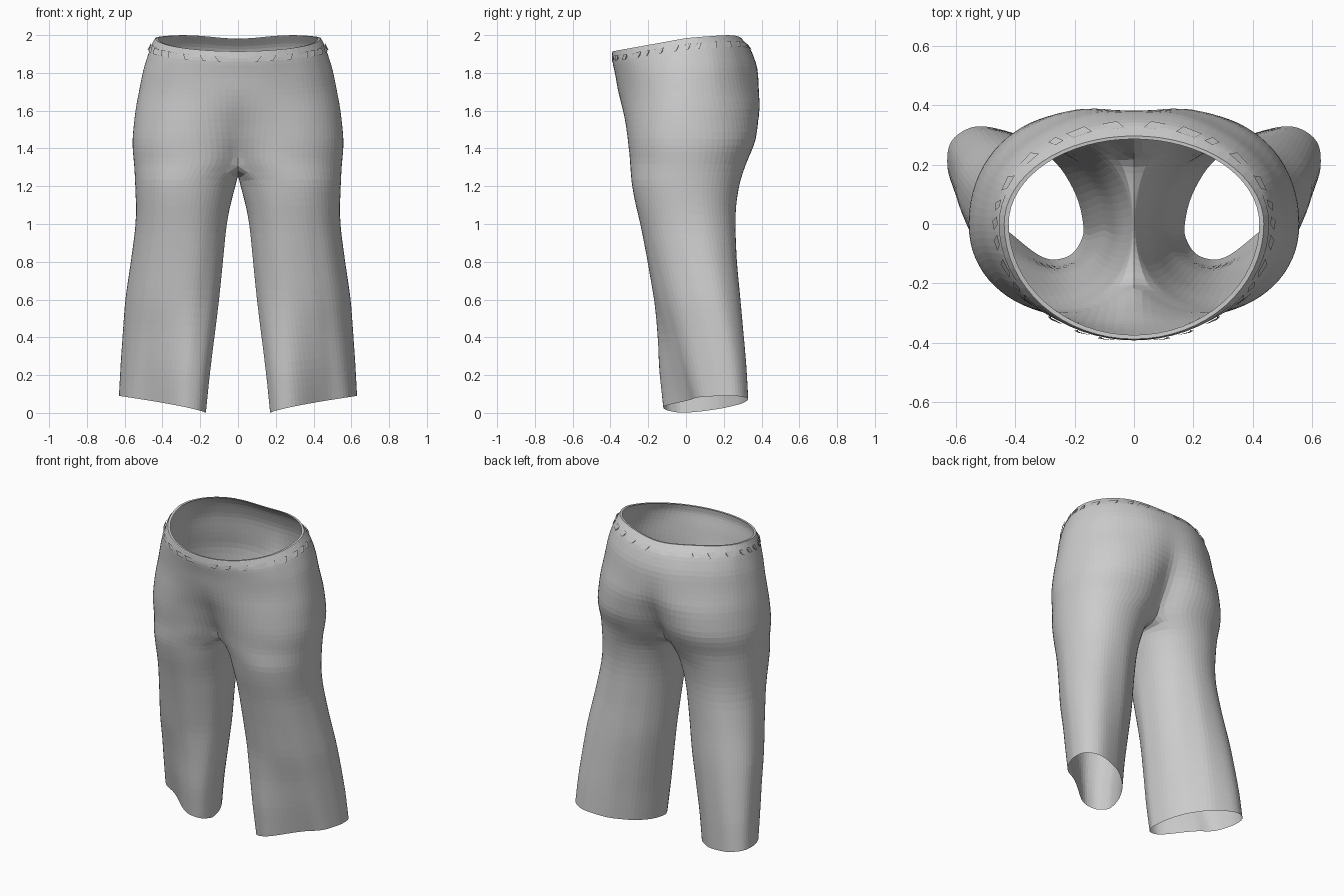
import bpy, bmesh, math, random

if "Cube" in bpy.data.objects:
    bpy.data.objects.remove(bpy.data.objects["Cube"])

random.seed(4)
M, K = 24, 9                       # outer and inner columns of one half
PLEAT = [random.uniform(-0.009, 0.009) for _ in range(M + 1)]

# Hip sections: z, half width, front y, back y, front crease, back crease
HIPS = [(1.95, .438, -.388, .297, 0, 0), (1.90, .470, -.394, .345, 0, .003),
        (1.80, .505, -.374, .388, 0, .01), (1.60, .545, -.347, .415, 0, .025),
        (1.45, .561, -.318, .384, .005, .03), (1.38, .559, -.304, .35, .02, .035),
        (1.32, .551, -.298, .32, .04, .04)]
# Leg sections: z, inner x, outer x, front y, back y, skew in degrees
LEGS = [(1.32, 0, .551, -.298, .32, 0), (1.22, .006, .546, -.291, .285, 0),
        (1.10, .04, .541, -.268, .266, 2),
        (1.00, .06, .541, -.243, .262, 4), (.80, .08, .567, -.204, .272, 9),
        (.60, .10, .597, -.169, .292, 14), (.40, .125, .609, -.156, .307, 20),
        (.20, .15, .621, -.15, .322, 25), (.0, .17, .63, -.13, .331, 28)]


def sample(keys, z):
    for a, b in zip(keys, keys[1:]):
        if a[0] >= z >= b[0]:
            f = (a[0] - z) / (a[0] - b[0])
            return [p + (q - p) * f for p, q in zip(a, b)]
    return list(keys[-1] if z < keys[-1][0] else keys[0])


def spow(v, p=0.95):
    return math.copysign(abs(v) ** p, v)


def hip_point(t, z, scale=1.0):
    """Point on the hips; t runs 0 at front centre to pi at back centre."""
    _, hx, yf, yb, df, db = sample(HIPS, z)
    x, c = hx * math.sin(t), math.cos(t)
    y = c * yf if c > 0 else -c * yb
    # blend the oval waist into two thigh lobes near the crotch
    f = min(1, max(0, (1.75 - z) / 0.43))
    f = f * f * (3 - 2 * f)
    a = math.radians(-130 + 260 * t / math.pi)
    edge = spow(math.cos(math.radians(130)))
    lx = hx * (spow(math.cos(a)) - edge) / (1 - edge)
    s = spow(math.sin(a))
    ly = s * yb if s > 0 else -s * yf
    x, y = x + (lx - x) * f, y + (ly - y) * f
    crease = math.exp(-(x / 0.1) ** 2)
    y += df * crease if c > 0 else -db * crease
    # sloping waist: low at the front, high at the back, dip at back centre
    tilt = 0.03 + 0.18 * y if y < 0 else 0.03 + 0.085 * y - 0.028 * math.exp(-(x / 0.2) ** 2) * (y > 0.1)
    w = max(0, (z - 1.5) / 0.45)
    return (max(0, x) * scale, y * scale, z + tilt * w)


def leg_point(a, z, fold=0.0):
    _, xi, xo, yf, yb, skew = sample(LEGS, z)
    x = (xi + xo) / 2 + (xo - xi) / 2 * (1 + fold) * spow(math.cos(a))
    y = (yf + yb) / 2 + (yb - yf) / 2 * (1 + fold) * spow(math.sin(a + math.radians(skew)))
    # long hollow running down the front of the shin
    low = max(0, 1 - z / 0.6)
    y += 0.075 * low * math.exp(-((math.degrees(a) + 75) / 30) ** 2)
    s = min(1, max(0, (x - xi) / (xo - xi)))
    return (x, y, z + 0.09 * s ** 0.75 * low)   # slanted hem


def make_object(name, rows, faces):
    bm = bmesh.new()
    vs = [bm.verts.new(p) for p in rows]
    for f in faces:
        bm.faces.new([vs[i] for i in f])
    bmesh.ops.recalc_face_normals(bm, faces=bm.faces)
    me = bpy.data.meshes.new(name)
    bm.to_mesh(me)
    bm.free()
    ob = bpy.data.objects.new(name, me)
    bpy.context.collection.objects.link(ob)
    return ob


def add_mirror(ob):
    m = ob.modifiers.new("Mirror", 'MIRROR')
    m.use_clip = True
    m.merge_threshold = 0.0005


# Trousers: hip rows split at the crotch into a closed leg tube, then mirrored
pts, faces = [], []
hip_z = [1.95, 1.925, 1.90, 1.85, 1.80, 1.73, 1.66, 1.60, 1.52, 1.45, 1.38, 1.32]
for r, z in enumerate(hip_z):
    fade = max(0, 1 - abs(z - 1.86) / (0.1 if z > 1.86 else 0.35))
    for i in range(M + 1):
        pts.append(hip_point(math.pi * i / M, z, 1 + PLEAT[i] * fade))
    if r:
        o = (r - 1) * (M + 1)
        faces += [(o + i, o + i + 1, o + M + 2 + i, o + M + 1 + i) for i in range(M)]

ring = list(range(len(pts) - M - 1, len(pts)))
back, front = pts[-1], pts[-M - 1]
for j in range(1, K):               # crotch seam
    f = j / K
    ring.append(len(pts))
    pts.append((0, back[1] + (front[1] - back[1]) * f, 1.32 - 0.065 * math.sin(math.pi * f) ** 0.8))

leg_z = [1.23, 1.17, 1.10, 1.0, .9, .8, .7, .6, .5, .4, .3, .2, .1, 0]
angles = [math.radians(-130 + 260 * i / M) for i in range(M + 1)]
angles += [math.radians(130 + 100 * j / K) for j in range(1, K)]
folds = [random.uniform(-0.018, 0.018) for _ in angles]
for z in leg_z:
    new = list(range(len(pts), len(pts) + len(angles)))
    fade = max(0, min(1, (1.17 - z) / 0.4))
    pts += [leg_point(a, z, k * fade) for a, k in zip(angles, folds)]
    n = len(new)
    faces += [(ring[i], ring[(i + 1) % n], new[(i + 1) % n], new[i]) for i in range(n)]
    ring = new
trousers = make_object("trousers", pts, faces)
add_mirror(trousers)
sub = trousers.modifiers.new("Subdivision", 'SUBSURF')
sub.levels = sub.render_levels = 1

# Waistband: outer strip and a narrow top lip
band, bfaces, B = [], [], 32
for z, s, dz in [(1.925, 1.004, 0), (1.95, 1.006, 0), (1.95, 1.0, .004), (1.95, .965, .003)]:
    for i in range(B + 1):
        x, y, h = hip_point(math.pi * i / B, z, s)
        band.append((x, y, h + dz))
for r in range(3):
    o = r * (B + 1)
    bfaces += [(o + i, o + i + 1, o + B + 2 + i, o + B + 1 + i) for i in range(B)]
add_mirror(make_object("waistband", band, bfaces))

# Gathers: small slanted tucks under the waistband
tucks, tfaces = [], []
t = 0.1
while t < 3.0:
    w = random.uniform(0.07, 0.15)
    o = len(tucks)
    tucks += [hip_point(t, 1.895, 1.003), hip_point(t + w, 1.895, 1.014),
              hip_point(t + w + 0.05, 1.925, 1.022), hip_point(t + 0.05, 1.925, 1.014),
              hip_point(t + w + 0.02, 1.905, 0.995)]
    tfaces += [(o, o + 1, o + 2, o + 3), (o + 1, o + 4, o + 2)]
    t += w + random.uniform(0.05, 0.16)
add_mirror(make_object("waist_gathers", tucks, tfaces))
